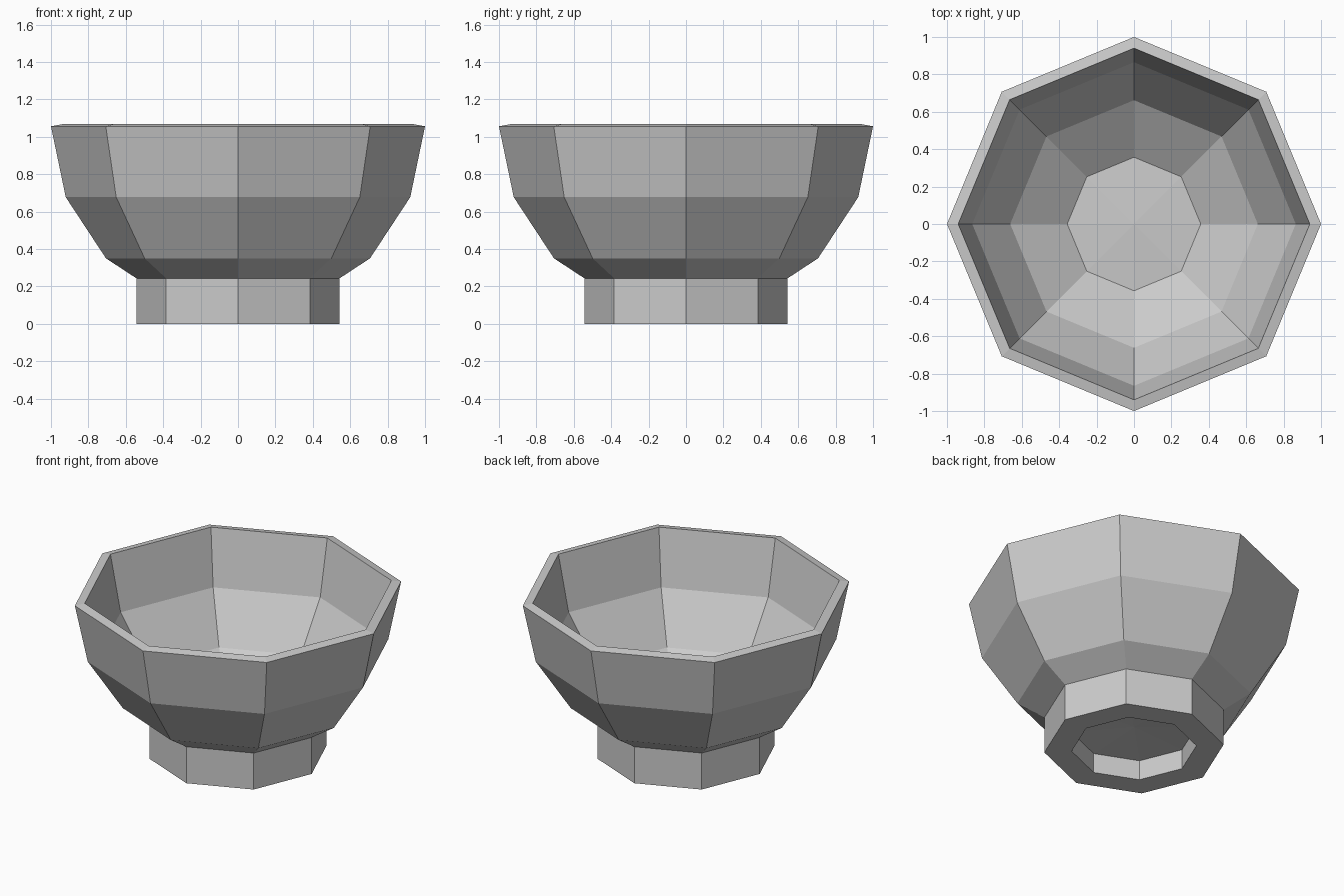
import bpy, bmesh
from math import cos, sin, pi

if "Cube" in bpy.data.objects:
    bpy.data.objects.remove(bpy.data.objects["Cube"])

SIDES = 8

# Half section (radius, z): underside recess, foot ring, outer wall, rim, inner wall, floor
profile = [
    (0, 0.15), (0.378, 0.132), (0.378, 0), (0.543, 0), (0.543, 0.243),
    (0.706, 0.35), (0.921, 0.677), (1.0, 1.056),
    (0.94, 1.067), (0.865, 0.70), (0.662, 0.393), (0.357, 0.19), (0, 0.208),
]


def lathe(name, points, sides):
    """Revolve a half section around z; points on the axis become fans."""
    bm = bmesh.new()
    rings = []
    for r, z in points:
        if r == 0:
            rings.append([bm.verts.new((0, 0, z))] * sides)
        else:
            rings.append([bm.verts.new((r * cos(2 * pi * i / sides),
                                        r * sin(2 * pi * i / sides), z))
                          for i in range(sides)])
    for a, b in zip(rings, rings[1:]):
        for i in range(sides):
            j = (i + 1) % sides
            bm.faces.new(dict.fromkeys((a[i], a[j], b[j], b[i])))
    bmesh.ops.recalc_face_normals(bm, faces=bm.faces)
    mesh = bpy.data.meshes.new(name)
    bm.to_mesh(mesh)
    bm.free()
    obj = bpy.data.objects.new(name, mesh)
    bpy.context.collection.objects.link(obj)
    return obj


# Eight-sided bowl with its hollow foot, flat shaded
lathe("footed_bowl", [p for p in profile], SIDES)
